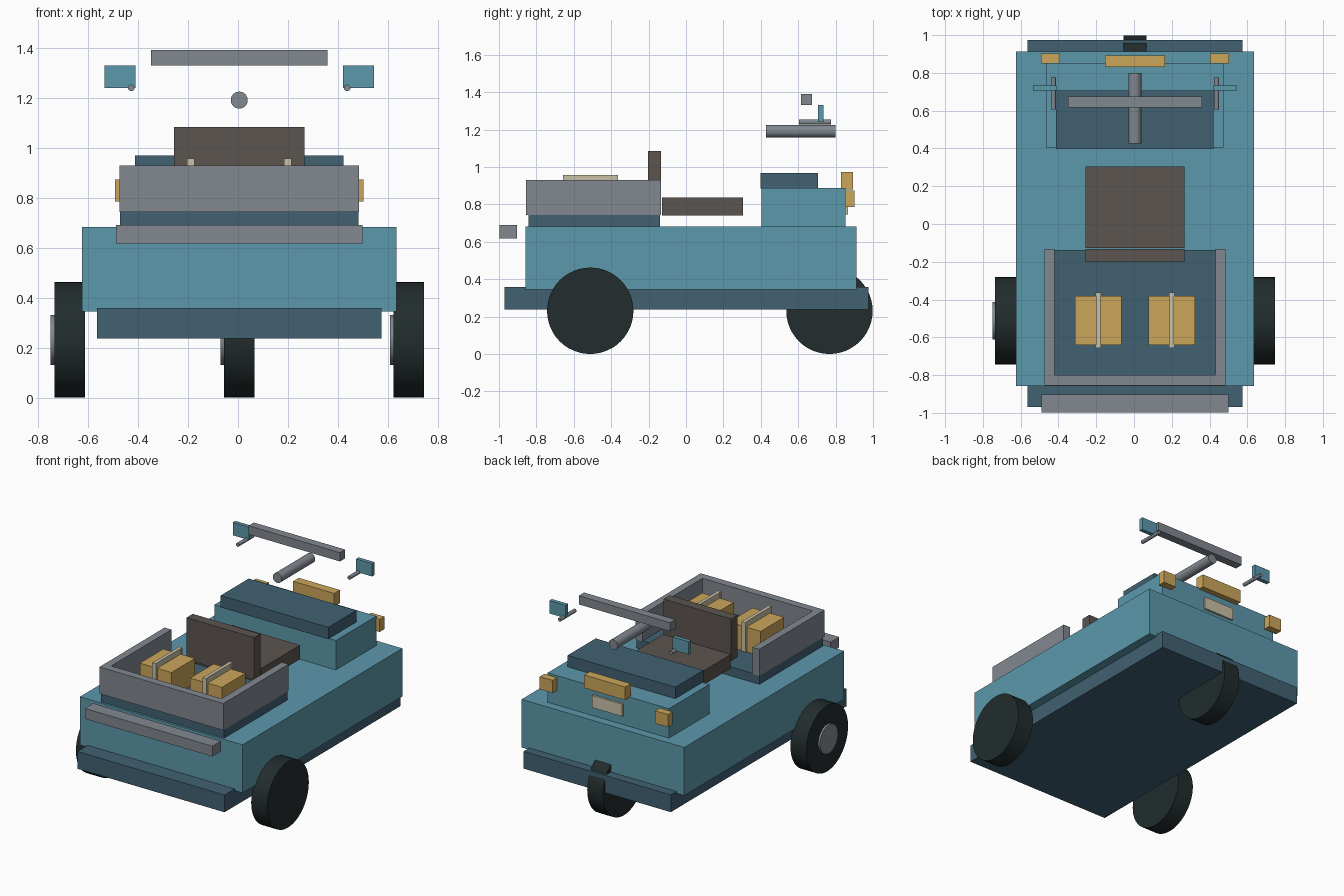
import bpy, math

if "Cube" in bpy.data.objects:
    bpy.data.objects.remove(bpy.data.objects["Cube"])

X0 = 0.005  # symmetry plane of the body


def lin(c):
    c /= 255
    return c / 12.92 if c <= 0.04045 else ((c + 0.055) / 1.055) ** 2.4


def mat(name, r, g, b):
    m = bpy.data.materials.new(name)
    m.diffuse_color = (lin(r), lin(g), lin(b), 1)
    m.use_nodes = True
    m.node_tree.nodes["Principled BSDF"].inputs["Base Color"].default_value = m.diffuse_color
    return m


TEAL = mat("teal paint", 92, 152, 172)
NAVY = mat("dark blue paint", 65, 97, 114)
GREY = mat("grey metal", 129, 136, 144)
BROWN = mat("brown seat", 92, 85, 80)
GOLD = mat("amber", 203, 166, 90)
CREAM = mat("cream", 202, 194, 168)
BLACK = mat("tyre black", 34, 44, 45)


def box(name, m, x, y, z):
    """Box from (min, max) ranges on each axis."""
    bpy.ops.mesh.primitive_cube_add(size=1, location=[sum(r) / 2 for r in (x, y, z)])
    o = bpy.context.object
    o.name = name
    o.scale = [r[1] - r[0] for r in (x, y, z)]
    bpy.ops.object.transform_apply(location=False, rotation=False, scale=True)
    o.data.materials.append(m)
    return o


def mid(name, m, half, y, z):
    return box(name, m, (X0 - half, X0 + half), y, z)


def cyl(name, m, r, length, loc, axis, sides=48):
    rot = (0, math.pi / 2, 0) if axis == 'x' else (math.pi / 2, 0, 0)
    bpy.ops.mesh.primitive_cylinder_add(vertices=sides, radius=r, depth=length,
                                        location=loc, rotation=rot)
    o = bpy.context.object
    o.name = name
    o.data.materials.append(m)
    bpy.ops.object.shade_smooth_by_angle(angle=math.radians(35))
    return o


# Chassis, body and bumper
mid("chassis", NAVY, 0.57, (-0.97, 0.975), (0.237, 0.358))
mid("body", TEAL, 0.63, (-0.857, 0.912), (0.345, 0.682))
mid("bumper", GREY, 0.494, (-0.997, -0.903), (0.617, 0.69))

# Cargo bed with rails on three sides
mid("bed_floor", NAVY, 0.477, (-0.842, -0.138), (0.675, 0.745))
mid("bed_end_rail", GREY, 0.48, (-0.855, -0.80), (0.743, 0.93))
for s in (-1, 1):
    xs = sorted((X0 + s * 0.427, X0 + s * 0.48))
    box("bed_side_rail", GREY, xs, (-0.855, -0.133), (0.743, 0.93))

# Packages with straps
for s in (-1, 1):
    c = X0 + s * 0.195
    box("package", GOLD, (c - 0.123, c + 0.123), (-0.64, -0.38), (0.745, 0.918))
    box("strap", CREAM, (c - 0.012, c + 0.012), (-0.655, -0.365), (0.91, 0.957))
    for y in (-0.648, -0.372):
        box("strap_end", CREAM, (c - 0.015, c + 0.015), (y - 0.009, y + 0.009), (0.75, 0.957))

# Seat
mid("seat_cushion", BROWN, 0.262, (-0.128, 0.305), (0.74, 0.838))
mid("seat_back", BROWN, 0.262, (-0.202, -0.133), (0.79, 1.084))

# Cowl and its cover
mid("cowl", TEAL, 0.47, (0.405, 0.853), (0.675, 0.888))
mid("cowl_cover", NAVY, 0.417, (0.397, 0.707), (0.886, 0.969))

# Lamps and plate
mid("centre_lamp", GOLD, 0.159, (0.83, 0.893), (0.88, 0.972))
mid("plate", CREAM, 0.118, (0.845, 0.867), (0.745, 0.83))
for s in (-1, 1):
    xs = sorted((X0 + s * 0.397, X0 + s * 0.497))
    box("side_lamp", GOLD, xs, (0.85, 0.902), (0.785, 0.873))

# Overhead bar, steering column and mirrors
mid("overhead_bar", GREY, 0.354, (0.616, 0.674), (1.33, 1.391))
cyl("steering_column", GREY, 0.034, 0.372, (X0, 0.613, 1.191), 'y', 32)
for s in (-1, 1):
    cyl("mirror_arm", GREY, 0.013, 0.17, (X0 + s * 0.432, 0.69, 1.24), 'y', 24)
    xs = sorted((X0 + s * 0.416, X0 + s * 0.54))
    box("mirror", TEAL, xs, (0.706, 0.734), (1.24, 1.33))

# Three wheels, each with a hub on its -x side
for x, y in ((-0.674, -0.512), (0.684, -0.512), (X0, 0.767)):
    cyl("wheel", BLACK, 0.231, 0.123, (x, y, 0.231), 'x')
    cyl("hub", GREY, 0.1, 0.03, (x - 0.061, y, 0.231), 'x')
